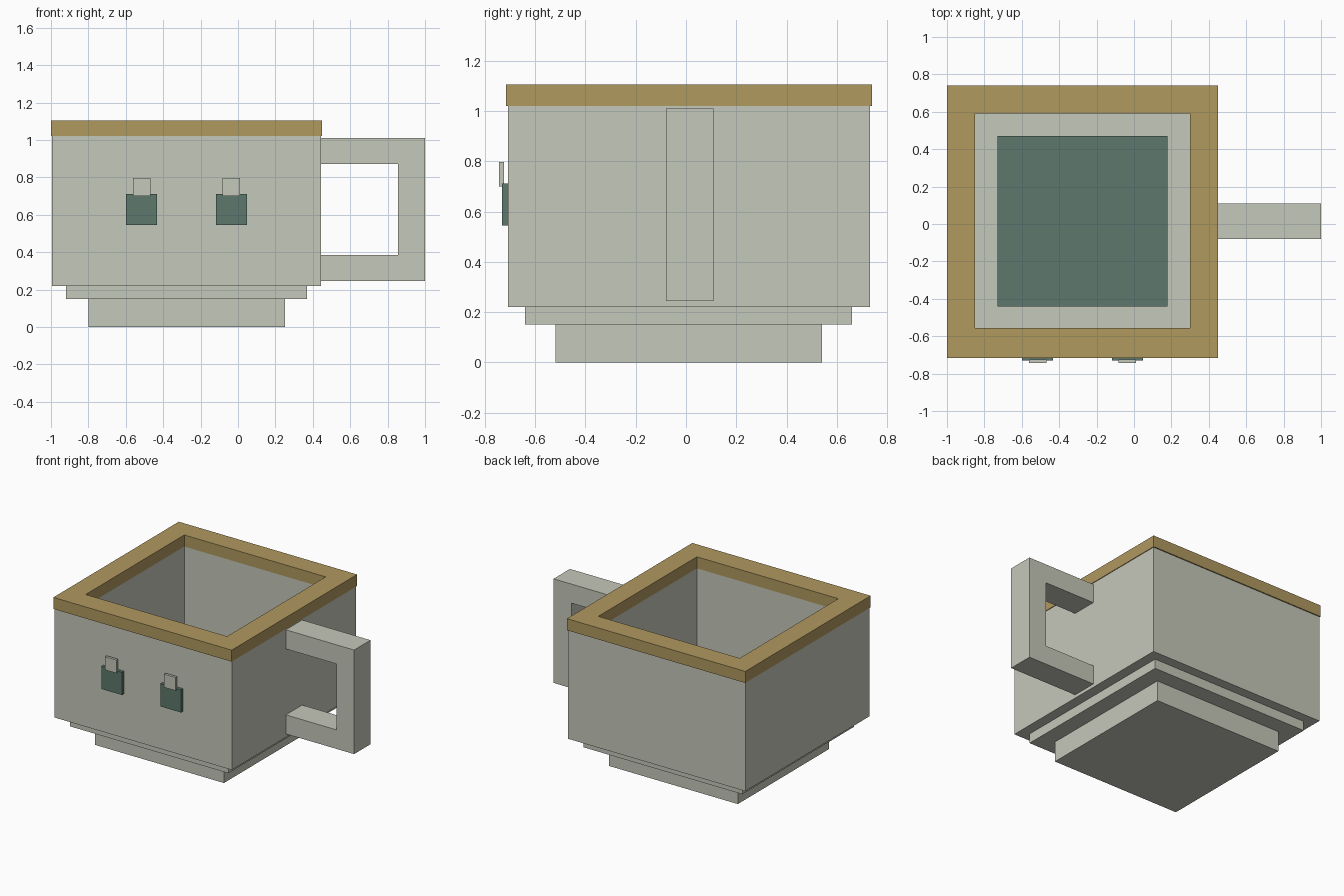
import bpy
import bmesh

cube = bpy.data.objects.get("Cube")
if cube:
    bpy.data.objects.remove(cube, do_unlink=True)


def make_material(name, colour):
    mat = bpy.data.materials.new(name)
    mat.use_nodes = True
    mat.diffuse_color = (*colour, 1)
    mat.node_tree.nodes["Principled BSDF"].inputs["Base Color"].default_value = (*colour, 1)
    return mat


stone = make_material("pale_stone", (0.56, 0.58, 0.49))
gold = make_material("ochre_gold", (0.434, 0.319, 0.117))
green = make_material("dark_green", (0.109, 0.188, 0.153))


def finish(name, bm, mat):
    bmesh.ops.recalc_face_normals(bm, faces=bm.faces)
    mesh = bpy.data.meshes.new(name)
    bm.to_mesh(mesh)
    bm.free()
    mesh.materials.append(mat)
    obj = bpy.data.objects.new(name, mesh)
    bpy.context.collection.objects.link(obj)
    return obj


def box(name, x, y, z, mat):
    """Block spanning the given (low, high) ranges."""
    bm = bmesh.new()
    bmesh.ops.create_cube(bm, size=1)
    for v in bm.verts:
        v.co = [r[0] if c < 0 else r[1] for c, r in zip(v.co, (x, y, z))]
    return finish(name, bm, mat)


def frame(name, outer, inner, z, mat):
    """Square tube: outer and inner are ((x low, x high), (y low, y high))."""
    bm = bmesh.new()
    loops = []
    for (xs, ys), h in ((outer, z[0]), (outer, z[1]), (inner, z[1]), (inner, z[0])):
        corners = ((xs[0], ys[0]), (xs[1], ys[0]), (xs[1], ys[1]), (xs[0], ys[1]))
        loops.append([bm.verts.new((px, py, h)) for px, py in corners])
    for i in range(4):
        a, b = loops[i], loops[(i + 1) % 4]
        for j in range(4):
            k = (j + 1) % 4
            bm.faces.new((a[j], a[k], b[k], b[j]))
    return finish(name, bm, mat)


# Stepped foot
box("foot", (-0.80, 0.25), (-0.52, 0.54), (0, 0.15), stone)
box("floor_step", (-0.92, 0.37), (-0.64, 0.66), (0.15, 0.22), stone)

# Hollow cup with a rim
opening = ((-0.85, 0.30), (-0.555, 0.59))
frame("cup_wall", ((-0.995, 0.445), (-0.708, 0.732)), opening, (0.22, 1.02), stone)
frame("rim", ((-1.0, 0.45), (-0.716, 0.74)), opening, (1.02, 1.105), gold)

# Dark patch on the inside floor
box("drink", (-0.73, 0.18), (-0.44, 0.47), (0.22, 0.229), green)

# Handle: a bracket profile extruded across y
bm = bmesh.new()
profile = ((0.445, 0.245), (1, 0.245), (1, 1.01), (0.445, 1.01),
           (0.445, 0.87), (0.855, 0.87), (0.855, 0.385), (0.445, 0.385))
side = bm.faces.new([bm.verts.new((px, -0.08, pz)) for px, pz in profile])
grown = bmesh.ops.extrude_face_region(bm, geom=[side])["geom"]
bmesh.ops.translate(bm, vec=(0, 0.19, 0),
                    verts=[g for g in grown if isinstance(g, bmesh.types.BMVert)])
finish("handle", bm, stone)

# Eyes with pale highlights
for label, cx in (("right", -0.515), ("left", -0.035)):
    box(label + "_eye", (cx - 0.083, cx + 0.083), (-0.731, -0.708), (0.545, 0.712), green)
    box(label + "_eye_highlight", (cx - 0.047, cx + 0.047), (-0.743, -0.724),
        (0.70, 0.797), stone)
